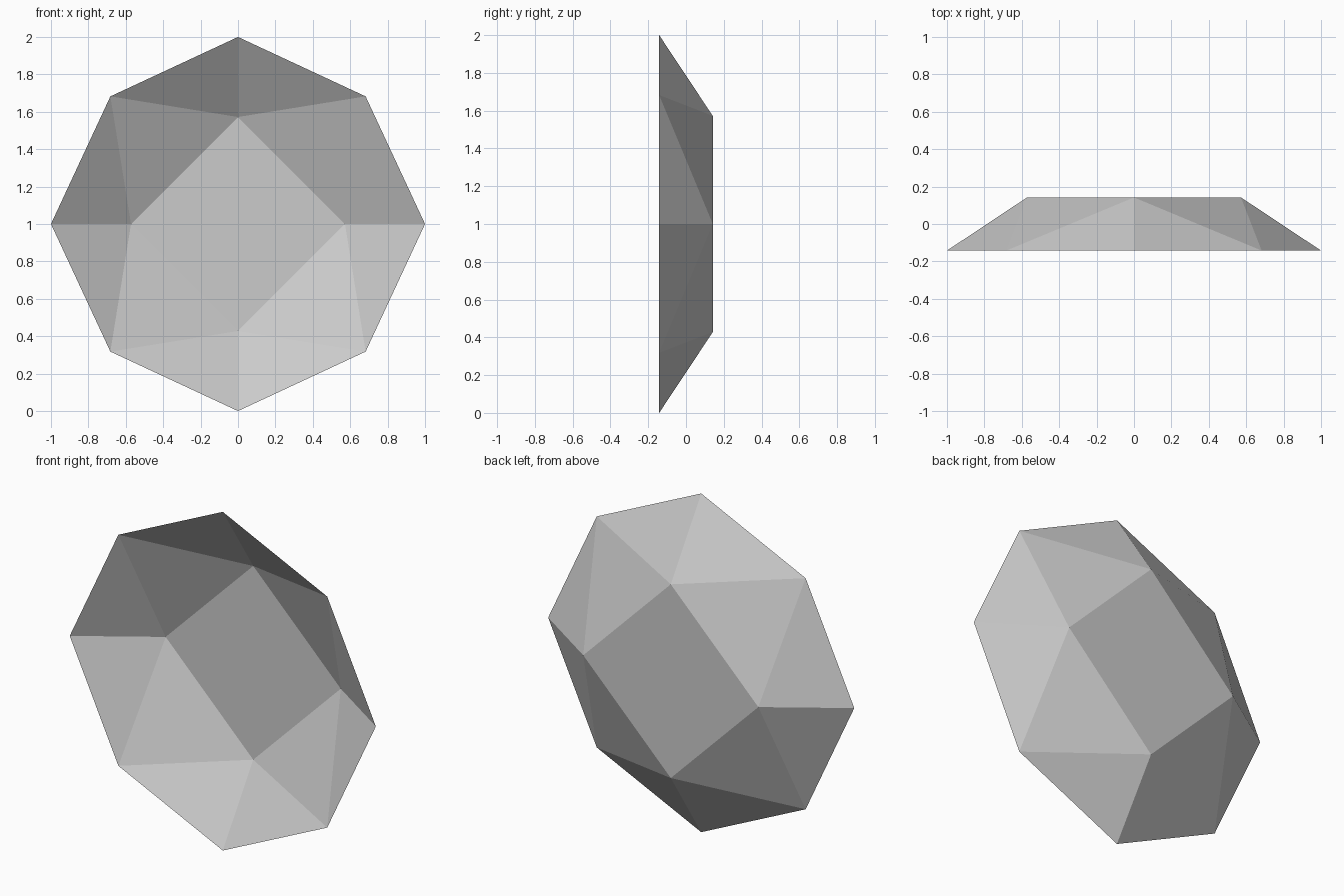
import bpy, bmesh
from math import sin, cos, tau

if "Cube" in bpy.data.objects:
    bpy.data.objects.remove(bpy.data.objects["Cube"])

DEPTH = 0.142           # half depth along y
RIM, DIAG, INNER = 1.0, 0.965, 0.572

bm = bmesh.new()


def vert(radius, step, y):
    a = tau * step / 8
    return bm.verts.new((radius * cos(a), y, 1 + radius * sin(a)))


# Open eight-sided rim at the front, four-cornered panel at the back
rim = [vert(DIAG if i % 2 else RIM, i, -DEPTH) for i in range(8)]
panel = [vert(INNER, 2 * i, DEPTH) for i in range(4)]

bm.faces.new(panel)
for i in range(4):
    inner, following = panel[i], panel[(i + 1) % 4]
    corner, diag, prev = rim[2 * i], rim[2 * i + 1], rim[2 * i - 1]
    bm.faces.new((inner, prev, corner))
    bm.faces.new((inner, corner, diag))
    bm.faces.new((inner, diag, following))

# Face outwards, towards the back
bmesh.ops.recalc_face_normals(bm, faces=bm.faces)
if bm.faces[:][0].normal.y < 0:
    bmesh.ops.reverse_faces(bm, faces=bm.faces)

mesh = bpy.data.meshes.new("faceted_dish")
bm.to_mesh(mesh)
bm.free()
bpy.context.collection.objects.link(bpy.data.objects.new("faceted_dish", mesh))
